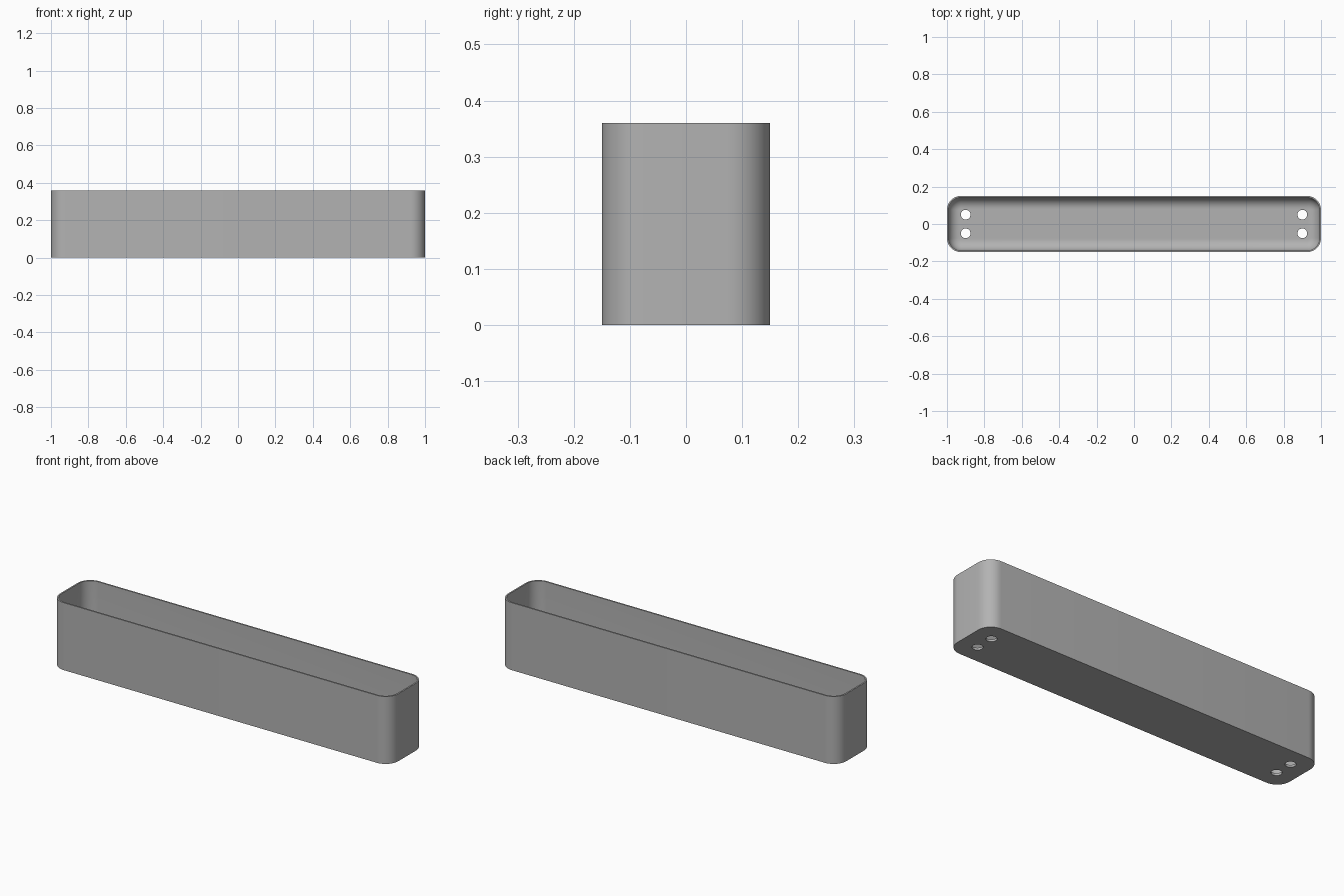
import bpy, bmesh, math
from mathutils import Matrix

if "Cube" in bpy.data.objects:
    bpy.data.objects.remove(bpy.data.objects["Cube"])

LENGTH, WIDTH, HEIGHT = 2.0, 0.3, 0.36
CORNER, WALL, FLOOR, FILLET = 0.075, 0.008, 0.012, 0.06
STEPS = 10

grey = bpy.data.materials.new("light grey")
grey.use_nodes = True
grey.diffuse_color = (0.45, 0.45, 0.45, 1)
grey.node_tree.nodes["Principled BSDF"].inputs["Base Color"].default_value = grey.diffuse_color


def ring(bm, inset, z):
    """Rounded rectangle of vertices, inset from the outer wall."""
    verts = []
    cx, cy, r = LENGTH / 2 - CORNER, WIDTH / 2 - CORNER, CORNER - inset
    for q, (sx, sy) in enumerate([(1, 1), (-1, 1), (-1, -1), (1, -1)]):
        for i in range(STEPS + 1):
            a = (q + i / STEPS) * math.pi / 2
            verts.append(bm.verts.new((sx * cx + r * math.cos(a), sy * cy + r * math.sin(a), z)))
    return verts


# Tray: outer wall, rim, inner wall and a rounded join to the floor
profile = [(0, 0), (0, HEIGHT), (WALL, HEIGHT)]
for i in range(STEPS + 1):
    a = i / STEPS * math.pi / 2
    profile.append((WALL + FILLET * (1 - math.cos(a)), FLOOR + FILLET * (1 - math.sin(a))))

bm = bmesh.new()
rings = [ring(bm, d, z) for d, z in profile]
for low, high in zip(rings, rings[1:]):
    for i in range(len(low)):
        j = (i + 1) % len(low)
        bm.faces.new((low[i], low[j], high[j], high[i]))
bm.faces.new(rings[0][::-1])
bm.faces.new(rings[-1])
bmesh.ops.recalc_face_normals(bm, faces=bm.faces)
mesh = bpy.data.meshes.new("planter_tray")
bm.to_mesh(mesh)
bm.free()
tray = bpy.data.objects.new("planter_tray", mesh)
bpy.context.collection.objects.link(tray)
mesh.materials.append(grey)

# Drain holes: two at each end of the floor
bm = bmesh.new()
for x in (-0.9, 0.9):
    for y in (-0.05, 0.05):
        bmesh.ops.create_cone(bm, cap_ends=True, segments=32, radius1=0.026, radius2=0.026,
                              depth=0.1, matrix=Matrix.Translation((x, y, 0)))
mesh = bpy.data.meshes.new("drain_hole_cutter")
bm.to_mesh(mesh)
bm.free()
mesh.materials.append(grey)
cutter = bpy.data.objects.new("drain_hole_cutter", mesh)
bpy.context.collection.objects.link(cutter)
cutter.hide_render = True

holes = tray.modifiers.new("drain_holes", "BOOLEAN")
holes.object = cutter
holes.solver = "EXACT"
bpy.ops.object.select_all(action="DESELECT")
bpy.context.view_layer.objects.active = tray
tray.select_set(True)
bpy.ops.object.modifier_apply(modifier=holes.name)
bpy.data.objects.remove(cutter)
bpy.ops.object.shade_smooth_by_angle(angle=math.radians(30))
